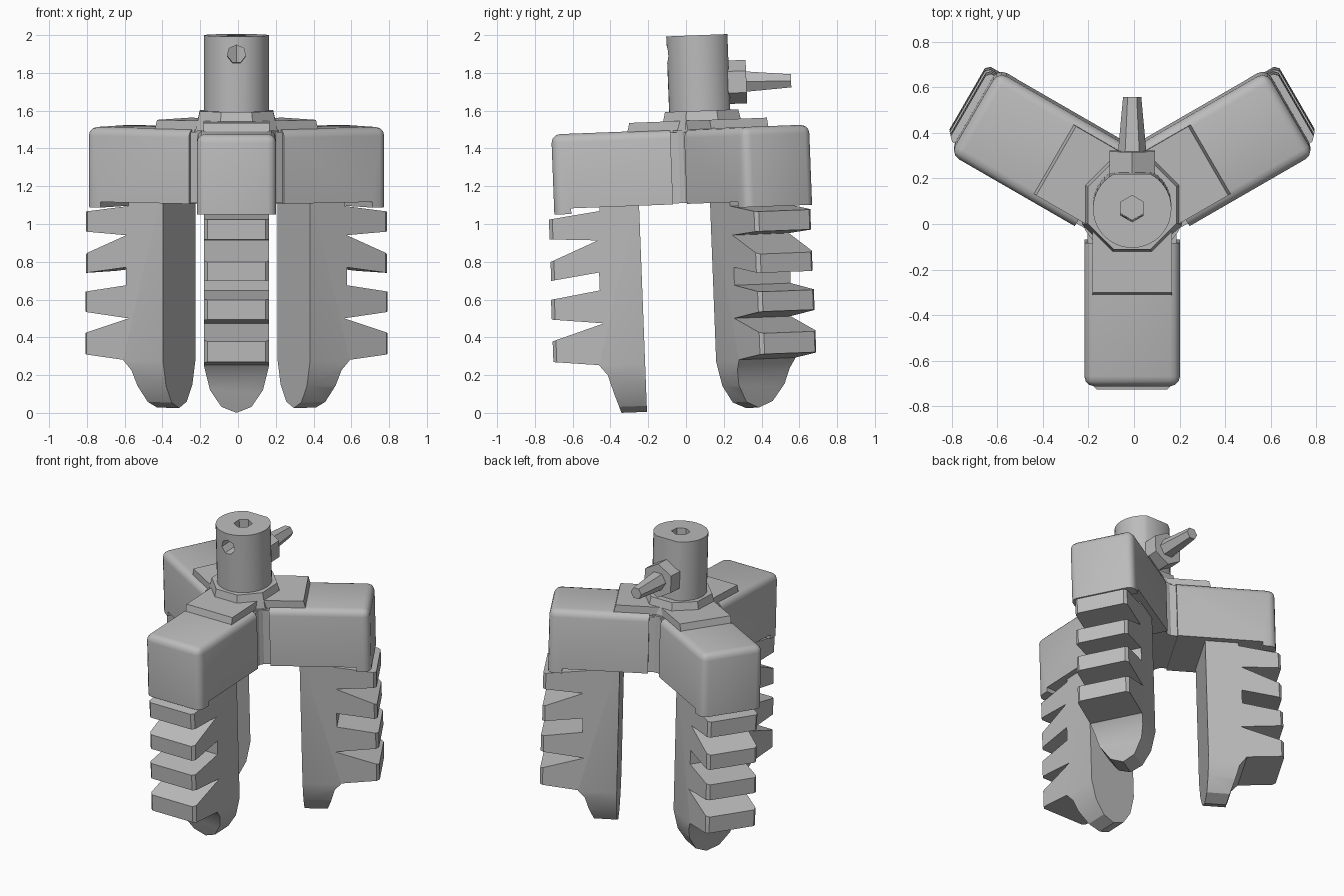
import bpy, bmesh, math
from mathutils import Matrix, Vector

if "Cube" in bpy.data.objects:
    bpy.data.objects.remove(bpy.data.objects["Cube"])

grey = bpy.data.materials.new("plain_grey")
grey.use_nodes = True
COLOUR = (0.5, 0.5, 0.5, 1)
grey.diffuse_color = COLOUR
grey.node_tree.nodes["Principled BSDF"].inputs["Base Color"].default_value = COLOUR

# The whole tool leans slightly about its hub
PIVOT = Vector((-0.008, 0.094, 1.3))
TILT = Matrix.Translation(PIVOT) @ Matrix.Rotation(math.radians(2.2), 4, "X") \
    @ Matrix.Translation((0, 0, -1.3))
parts = []


def finish(name, bm, spin=0, cutter=False):
    bmesh.ops.recalc_face_normals(bm, faces=bm.faces)
    mesh = bpy.data.meshes.new(name)
    bm.to_mesh(mesh)
    bm.free()
    mesh.materials.append(grey)
    ob = bpy.data.objects.new(name, mesh)
    bpy.context.collection.objects.link(ob)
    ob.matrix_world = TILT @ Matrix.Rotation(math.radians(spin), 4, "Z")
    if cutter:
        ob.hide_render = True
        ob.hide_set(True)
    else:
        parts.append(ob)
    return ob


def prism(profile, half):
    """Extrude a (radius, height) profile sideways; the radius runs along -y."""
    bm = bmesh.new()
    face = bm.faces.new([bm.verts.new((-half, -r, z)) for r, z in profile])
    ext = bmesh.ops.extrude_face_region(bm, geom=[face])["geom"]
    moved = [v for v in ext if isinstance(v, bmesh.types.BMVert)]
    bmesh.ops.translate(bm, verts=moved, vec=(2 * half, 0, 0))
    bmesh.ops.recalc_face_normals(bm, faces=bm.faces)
    return bm


def rod(sides, r1, r2, start, end, turn=0):
    """Cylinder or cone between two points."""
    a, b = Vector(start), Vector(end)
    axis = b - a
    m = Matrix.Translation((a + b) / 2) @ axis.to_track_quat("Z", "Y").to_matrix().to_4x4()
    bm = bmesh.new()
    bmesh.ops.create_cone(bm, cap_ends=True, segments=sides, radius1=r1, radius2=r2,
                          depth=axis.length,
                          matrix=m @ Matrix.Rotation(math.radians(turn), 4, "Z"))
    return bm


def slice_off(bm, point, normal):
    geom = bm.verts[:] + bm.edges[:] + bm.faces[:]
    bmesh.ops.bisect_plane(bm, geom=geom, plane_co=point, plane_no=normal, clear_outer=True)
    bmesh.ops.holes_fill(bm, edges=[e for e in bm.edges if e.is_boundary], sides=0)


ARM = [(0.17, 1.11), (0.71, 1.11), (0.71, 1.08), (0.8, 1.08), (0.8, 1.505), (0.17, 1.505)]
PLATE = [(0, 1.49), (0.4, 1.49), (0.385, 1.55), (0, 1.55)]
FINGER = [(0.35, 0.018), (0.35, 1.2), (0.56, 1.2), (0.56, 1.09),
          (0.83, 1.055), (0.83, 0.95), (0.575, 0.935),
          (0.83, 0.83), (0.83, 0.73), (0.575, 0.765), (0.575, 0.67),
          (0.835, 0.63), (0.835, 0.525), (0.56, 0.495),
          (0.835, 0.41), (0.835, 0.3), (0.595, 0.275), (0.55, 0.22),
          (0.52, 0.12), (0.485, 0.018)]
TIP = [(0.172, 0.27), (0.14, 0.14), (0.08, 0.05), (0, 0.018)]


def make_arm(side, spin):
    # Housing, rounded along the top and the outer end
    bm = prism(ARM, 0.21)
    edges = []
    for e in bm.edges:
        mid = (e.verts[0].co + e.verts[1].co) / 2
        if mid.z > 1.2 and mid.y < -0.3:
            edges.append(e)
    bmesh.ops.bevel(bm, geom=edges, offset=0.045, segments=3, profile=0.5, affect="EDGES")
    finish(side + "_arm", bm, spin)

    finish(side + "_top_plate", prism(PLATE, 0.175), spin)
    finish(side + "_hub_block", prism([(0, 1.115), (0.3, 1.115), (0.3, 1.49), (0, 1.49)], 0.195), spin)

    # Toothed finger with chamfered teeth and a pointed tip
    bm = prism(FINGER, 0.172)
    teeth = [e for e in bm.edges if all(v.co.y < -0.8 for v in e.verts)
             and abs(e.verts[0].co.x - e.verts[1].co.x) < 0.01]
    bmesh.ops.bevel(bm, geom=teeth, offset=0.018, segments=1, affect="EDGES")
    for (x1, z1), (x2, z2) in zip(TIP, TIP[1:]):
        for s in (1, -1):
            slice_off(bm, (s * x1, 0, z1), (s * (z1 - z2), 0, x2 - x1))
    finish(side + "_finger", bm, spin)


for side, spin in (("front", 0), ("left", 120), ("right", -120)):
    make_arm(side, spin)

# Hub core and collar
finish("hub_core", rod(24, 0.235, 0.235, (0, 0, 1.115), (0, 0, 1.5)))
finish("collar", rod(8, 0.235, 0.21, (0, 0, 1.5), (0, 0, 1.6), 22.5))

# Shaft with a flat at the back and two drilled holes
bm = rod(40, 0.172, 0.172, (0, 0, 1.5), (0, 0, 2))
slice_off(bm, (0, 0.152, 0), (0, 1, 0))
shaft = finish("shaft", bm)
holes = {"top_hole_cutter": rod(6, 0.058, 0.058, (0, 0, 1.8), (0, 0, 2.1)),
         "front_hole_cutter": rod(7, 0.05, 0.05, (0, -0.3, 1.905), (0, 0, 1.905))}
for name, bm in holes.items():
    mod = shaft.modifiers.new(name, "BOOLEAN")
    mod.operation = "DIFFERENCE"
    mod.solver = "EXACT"
    mod.object = finish(name, bm, cutter=True)

# Clamping nut and its tapered screw
nut = rod(6, 0.115, 0.115, (0, 0.145, 1.745), (0, 0.243, 1.745))
finish("clamp_nut", nut)
finish("clamp_screw", rod(6, 0.062, 0.04, (0, 0.24, 1.745), (0, 0.48, 1.74), 30))

bpy.ops.object.select_all(action="DESELECT")
for ob in parts:
    ob.select_set(True)
bpy.context.view_layer.objects.active = parts[0]
bpy.ops.object.shade_smooth_by_angle(angle=math.radians(32))
